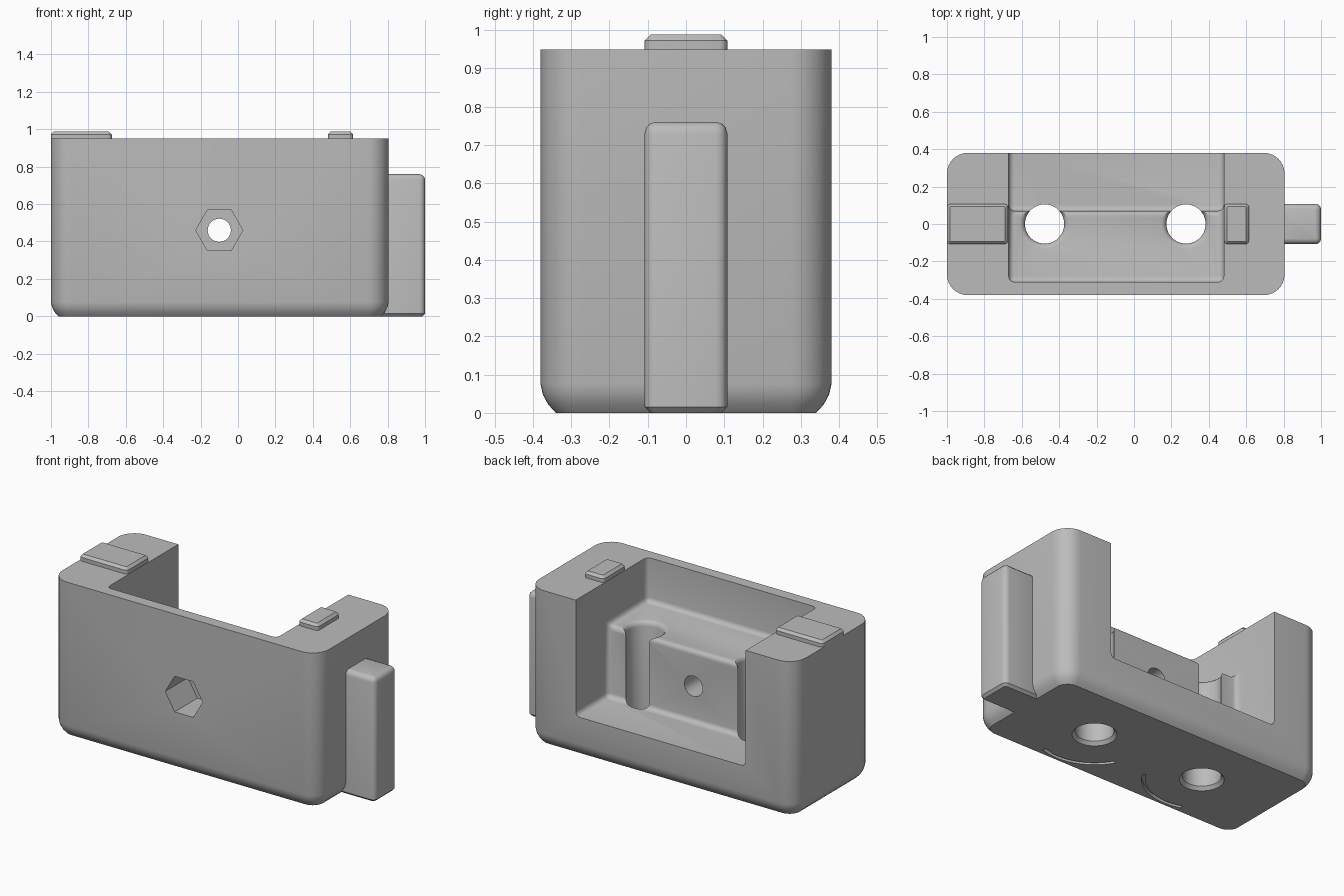
import bpy, bmesh
from math import sin, cos, pi, radians

old = bpy.data.objects.get("Cube")
if old:
    bpy.data.objects.remove(old, do_unlink=True)

grey = bpy.data.materials.new("plain grey")
grey.use_nodes = True
colour = (0.5, 0.5, 0.5, 1)
grey.diffuse_color = colour
grey.node_tree.nodes["Principled BSDF"].inputs["Base Color"].default_value = colour


def loft(name, rings):
    """Solid skinned through closed rings of equal length, capped at both ends."""
    bm = bmesh.new()
    loops = [[bm.verts.new(p) for p in ring] for ring in rings]
    n = len(loops[0])
    for a, b in zip(loops, loops[1:]):
        for i in range(n):
            j = (i + 1) % n
            bm.faces.new((a[i], a[j], b[j], b[i]))
    bm.faces.new(loops[0][::-1])
    bm.faces.new(loops[-1])
    bmesh.ops.recalc_face_normals(bm, faces=bm.faces)
    mesh = bpy.data.meshes.new(name)
    bm.to_mesh(mesh)
    bm.free()
    mesh.materials.append(grey)
    ob = bpy.data.objects.new(name, mesh)
    bpy.context.collection.objects.link(ob)
    return ob


def rounded_rect(x0, x1, y0, y1, r, inset, z, steps=8):
    """Outline of a rounded rectangle, shrunk by inset, at height z."""
    r2 = max(r - inset, 0.002)
    pts = []
    for k, (cx, cy) in enumerate([(x1 - r, y1 - r), (x0 + r, y1 - r),
                                  (x0 + r, y0 + r), (x1 - r, y0 + r)]):
        for i in range(steps + 1):
            a = pi / 2 * (k + i / steps)
            pts.append((cx + r2 * cos(a), cy + r2 * sin(a), z))
    return pts


def slab(name, x0, x1, half_y, r, levels, steps=8):
    """Rounded block given as (inset, height) levels."""
    return loft(name, [rounded_rect(x0, x1, -half_y, half_y, r, i, z, steps)
                       for i, z in levels])


def circle(r, n, fn):
    return [fn(r * cos(2 * pi * i / n), r * sin(2 * pi * i / n)) for i in range(n)]


def activate(ob):
    bpy.ops.object.select_all(action="DESELECT")
    ob.select_set(True)
    bpy.context.view_layer.objects.active = ob


def smooth(ob):
    activate(ob)
    bpy.ops.object.shade_smooth_by_angle(angle=radians(32))


def cut(target, cutter):
    cutter.hide_render = True
    activate(target)
    mod = target.modifiers.new("cut", "BOOLEAN")
    mod.operation = "DIFFERENCE"
    mod.solver = "EXACT"
    mod.object = cutter
    bpy.ops.object.modifier_apply(modifier=mod.name)
    bpy.data.objects.remove(cutter, do_unlink=True)


# Main housing with a rolled lower edge
body = slab("housing", -1, 0.805, 0.38, 0.11,
            [(0.04, 0), (0.02, 0.022), (0.006, 0.048), (0, 0.075), (0, 0.95)])

# Stepped bay, open to the top and back, with small fillets
step = [(-0.31, 1.3), (-0.31, 0.68), (0.07, 0.68), (0.07, 0.24), (0.7, 0.24), (0.7, 1.3)]
bay = loft("bay_cutter", [[(x, y, z) for y, z in step] for x in (-0.67, 0.48)])
activate(bay)
bev = bay.modifiers.new("fillet", "BEVEL")
bev.width, bev.segments = 0.03, 4
bpy.ops.object.modifier_apply(modifier=bev.name)
cut(body, bay)

# Two vertical holes, flared at the shelf and chamfered underneath
flare = [(0.122, -0.1), (0.122, 0), (0.105, 0.02), (0.105, 0.65),
         (0.109, 0.665), (0.119, 0.676), (0.135, 0.681), (0.135, 0.8)]
middle = -0.1
for side in (-1, 1):
    cx = middle + side * 0.378
    cut(body, loft("hole_cutter", [circle(r, 48, lambda u, v: (cx + u, v, z))
                                   for r, z in flare]))
    # Thin curved groove in the underside
    rings = []
    for i in range(17):
        a = radians(-70 - 80 * i / 16)
        rings.append([(cx + side * r * cos(a), r * sin(a), z)
                      for r, z in ((0.305, -0.05), (0.325, -0.05),
                                   (0.325, 0.02), (0.305, 0.02))])
    cut(body, loft("groove_cutter", rings))

# Cross bore with a hexagonal pocket at the front
for r, n, back in ((0.062, 32, 0.3), (0.126, 6, -0.16)):
    cut(body, loft("bore_cutter", [circle(r, n, lambda u, v: (middle + u, y, 0.46 + v))
                                   for y in (-0.5, back)]))
smooth(body)

# Raised pads on the two end posts
pad = [(0, 0.94), (0, 0.973), (0.015, 0.988)]
smooth(slab("large_top_pad", -1, -0.675, 0.108, 0.02, pad, 3))
smooth(slab("small_top_pad", 0.482, 0.615, 0.108, 0.02, pad, 3))

# Upright rail on the left end
rail = [(0.015, 0), (0, 0.015), (0, 0.73), (0.004, 0.745), (0.015, 0.756), (0.028, 0.76)]
smooth(slab("side_rail", 0.74, 1.0, 0.108, 0.03, rail, 4))
